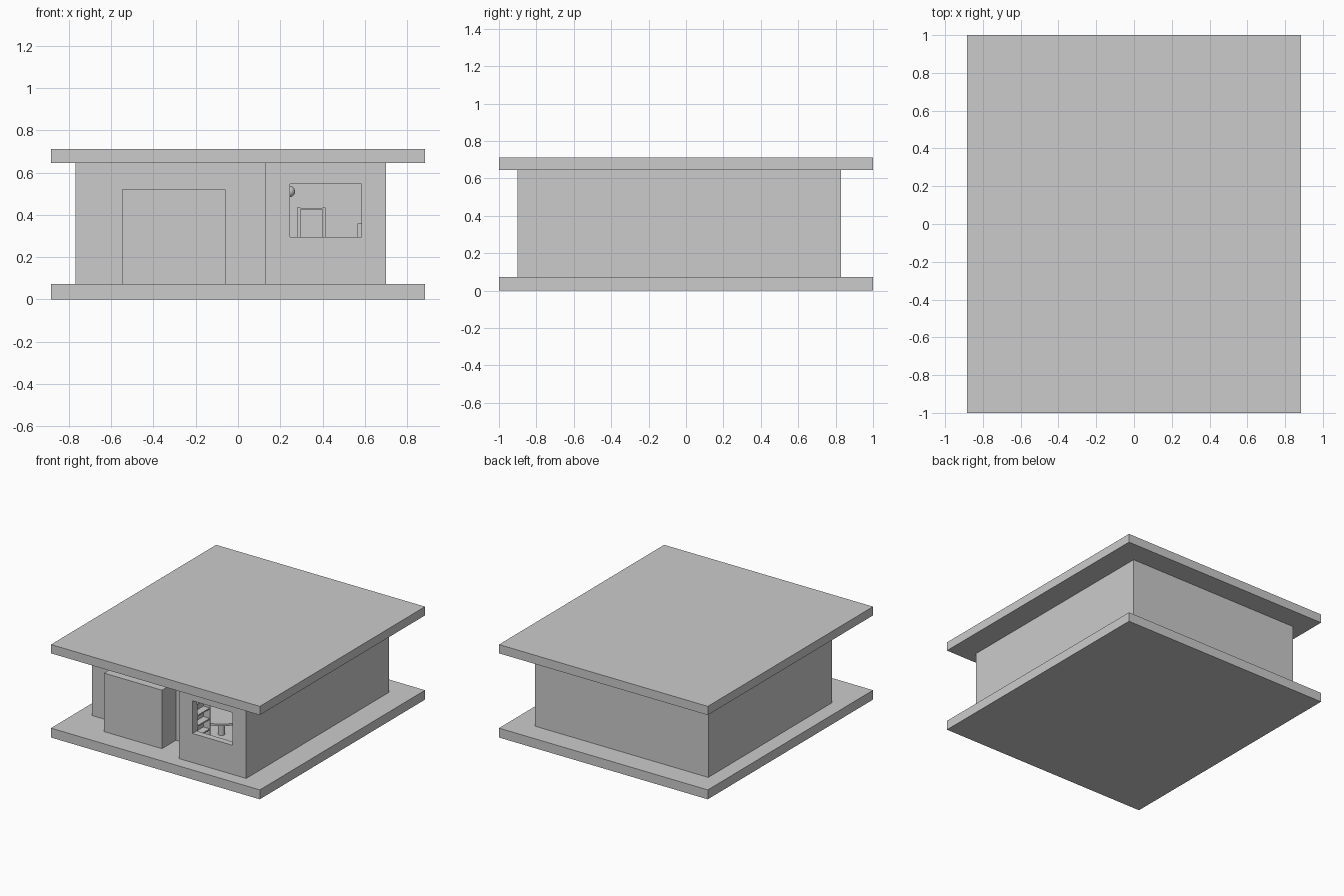
import bpy, bmesh
from mathutils import Vector

if "Cube" in bpy.data.objects:
    bpy.data.objects.remove(bpy.data.objects["Cube"])


def make_object(name, bm):
    mesh = bpy.data.meshes.new(name)
    bm.to_mesh(mesh)
    bm.free()
    ob = bpy.data.objects.new(name, mesh)
    bpy.context.collection.objects.link(ob)
    return ob


def boxes(name, *bounds):
    """One object made of boxes, each given as (x0, x1, y0, y1, z0, z1)."""
    bm = bmesh.new()
    for x0, x1, y0, y1, z0, z1 in bounds:
        verts = bmesh.ops.create_cube(bm, size=1)["verts"]
        for v in verts:
            v.co = Vector(((x0 + x1) / 2 + v.co.x * (x1 - x0),
                           (y0 + y1) / 2 + v.co.y * (y1 - y0),
                           (z0 + z1) / 2 + v.co.z * (z1 - z0)))
    return make_object(name, bm)


def disc(name, x, y, z0, z1, r):
    bpy.ops.mesh.primitive_cylinder_add(vertices=48, radius=r, depth=z1 - z0,
                                        location=(x, y, (z0 + z1) / 2))
    bpy.context.object.name = name
    bpy.ops.object.shade_smooth_by_angle()


FLOOR, CEILING, WALL = 0.072, 0.645, 0.05

# Base and roof slabs
boxes("base_slab", (-0.885, 0.885, -1, 1, 0, FLOOR))
boxes("roof_slab", (-0.885, 0.885, -1, 1, CEILING, 0.712))

# Hollow walls: outline with a projecting front wing
outline = [(-0.77, -0.667), (0.13, -0.667), (0.13, -0.90),
           (0.70, -0.90), (0.70, 0.83), (-0.77, 0.83)]
bm = bmesh.new()
low = [bm.verts.new((x, y, FLOOR)) for x, y in outline]
high = [bm.verts.new((x, y, CEILING)) for x, y in outline]
for i in range(len(outline)):
    j = (i + 1) % len(outline)
    bm.faces.new((low[i], low[j], high[j], high[i]))
walls = make_object("walls", bm)
shell = walls.modifiers.new("thickness", "SOLIDIFY")
shell.thickness = WALL
shell.offset = -1
shell.use_even_offset = True

# Window opening in the wing
cutter = boxes("window_cutter", (0.245, 0.585, -1.0, -0.80, 0.295, 0.545))
cutter.hide_render = True
cutter.display_type = "WIRE"
cut = walls.modifiers.new("window", "BOOLEAN")
cut.operation = "DIFFERENCE"
cut.solver = "EXACT"
cut.object = cutter

# Entrance block in front of the recessed wall
boxes("entrance_block", (-0.55, -0.06, -0.835, -0.66, FLOOR, 0.52))

# Bookshelf beside the window
shelf = [(0.18, 0.245, -0.85, -0.84, FLOOR, 0.50),
         (0.18, 0.245, -0.69, -0.68, FLOOR, 0.50),
         (0.18, 0.19, -0.84, -0.69, FLOOR, 0.50)]
shelf += [(0.19, 0.243, -0.84, -0.69, z, z + 0.01)
          for z in (0.08, 0.16, 0.24, 0.32, 0.40, 0.49)]
boxes("bookshelf", *shelf)

# Round table
disc("table_top", 0.14, -0.40, 0.225, 0.24, 0.20)
disc("table_leg", 0.14, -0.40, FLOOR, 0.225, 0.025)

# Open cabinet at the back of the room
boxes("back_cabinet",
      (0.28, 0.295, 0.60, 0.78, FLOOR, 0.435),
      (0.40, 0.415, 0.60, 0.78, FLOOR, 0.435),
      (0.295, 0.40, 0.60, 0.78, 0.425, 0.433),
      (0.295, 0.40, 0.77, 0.78, FLOOR, 0.425))

# Low sideboard on the right wall
boxes("sideboard", (0.565, 0.65, 0.20, 0.60, FLOOR, 0.36))

# Hanging lamp
bpy.ops.mesh.primitive_uv_sphere_add(segments=24, ring_count=12, radius=0.027,
                                     location=(0.243, 0.20, 0.51))
bpy.context.object.name = "lamp_globe"
bpy.ops.object.shade_smooth_by_angle()
disc("lamp_cord", 0.243, 0.20, 0.53, CEILING, 0.003)
